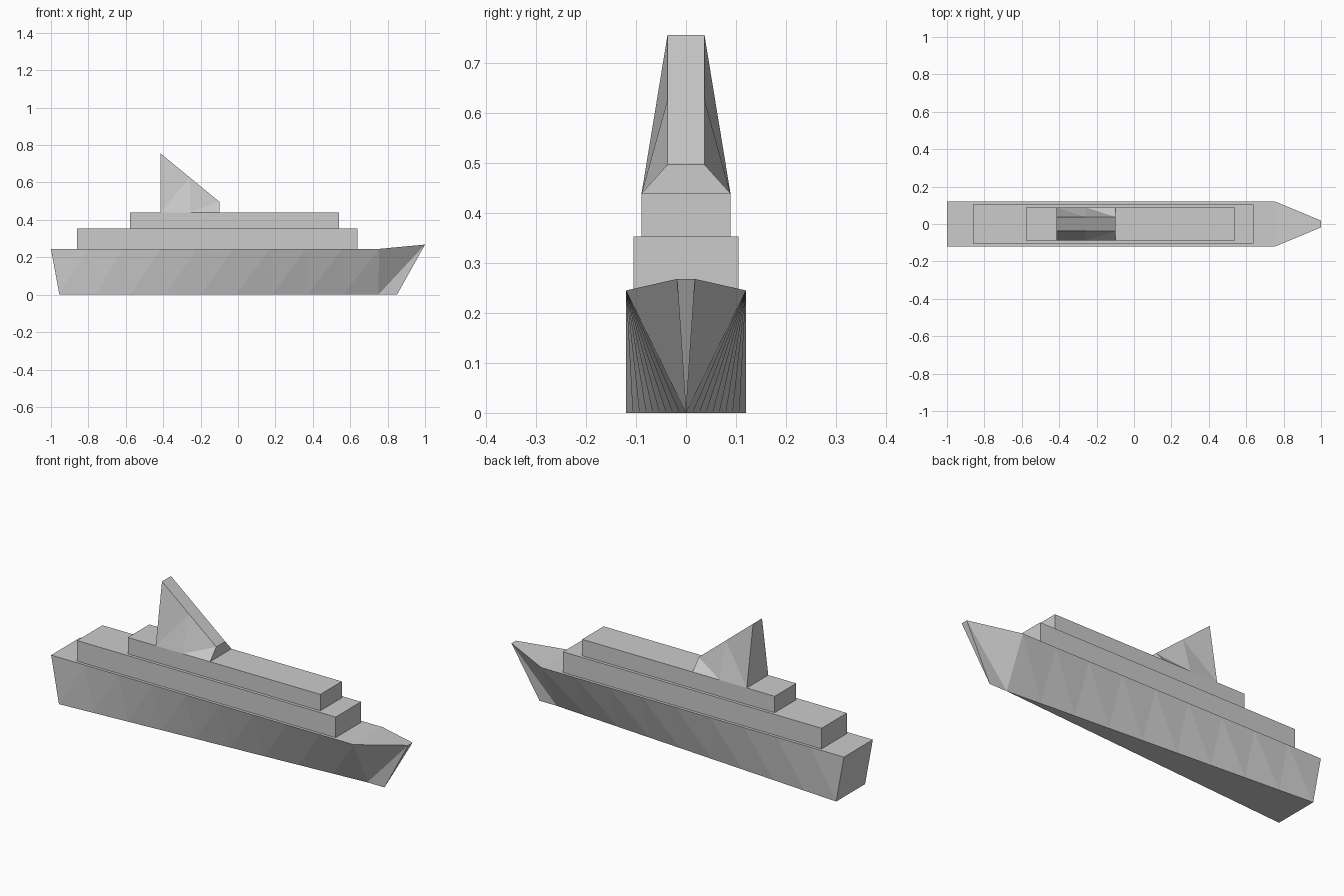
import bpy, bmesh
from mathutils import Vector

if "Cube" in bpy.data.objects:
    bpy.data.objects.remove(bpy.data.objects["Cube"])


def finish(name, bm):
    bmesh.ops.remove_doubles(bm, verts=bm.verts, dist=1e-5)
    bmesh.ops.recalc_face_normals(bm, faces=bm.faces)
    mesh = bpy.data.meshes.new(name)
    bm.to_mesh(mesh)
    bm.free()
    obj = bpy.data.objects.new(name, mesh)
    bpy.context.collection.objects.link(obj)
    return obj


def face(bm, *points):
    # drop repeated points so tapered ends close cleanly
    pts = []
    for p in points:
        if all((p - q).length > 1e-6 for q in pts):
            pts.append(p)
    if len(pts) > 2:
        bm.faces.new([bm.verts.new(p) for p in pts])


def flip(p):
    return Vector((p.x, -p.y, p.z))


def loft(name, stations):
    """Mirrored body from (low point, top point) stations, with triangulated sides."""
    bm = bmesh.new()
    st = [(Vector(a), Vector(b)) for a, b in stations]
    for (l0, t0), (l1, t1) in zip(st, st[1:]):
        for m in (lambda p: p, flip):
            face(bm, m(l0), m(l1), m(t1))
            face(bm, m(l0), m(t1), m(t0))
        face(bm, t0, t1, flip(t1), flip(t0))
        face(bm, l0, l1, flip(l1), flip(l0))
    for low, top in (st[0], st[-1]):
        face(bm, low, top, flip(top), flip(low))
    return finish(name, bm)


def ruled(start, end, n):
    return [tuple(Vector(a).lerp(Vector(b), i / n) for a, b in zip(start, end))
            for i in range(n + 1)]


def box(name, x0, x1, half, z0, z1):
    bm = bmesh.new()
    bmesh.ops.create_cube(bm, size=1)
    for v in bm.verts:
        v.co = (x0 if v.co.x < 0 else x1,
                half if v.co.y > 0 else -half,
                z0 if v.co.z < 0 else z1)
    return finish(name, bm)


# Hull: twisted sides narrowing to the keel point, then a raked bow
hull = ruled(((-0.955, 0.12, 0), (-1, 0.12, 0.245)),
             ((0.75, 0, 0), (0.755, 0.12, 0.245)), 9)
hull.append(((0.85, 0, 0), (1, 0.018, 0.268)))
loft("hull", hull)

# Stepped superstructure
box("lower_deck", -0.86, 0.64, 0.105, 0.245, 0.353)
box("upper_deck", -0.577, 0.54, 0.089, 0.353, 0.439)

# Swept funnel
loft("funnel", ruled(((-0.415, 0.089, 0.439), (-0.415, 0.037, 0.756)),
                     ((-0.1, 0.089, 0.439), (-0.1, 0.037, 0.497)), 2))
